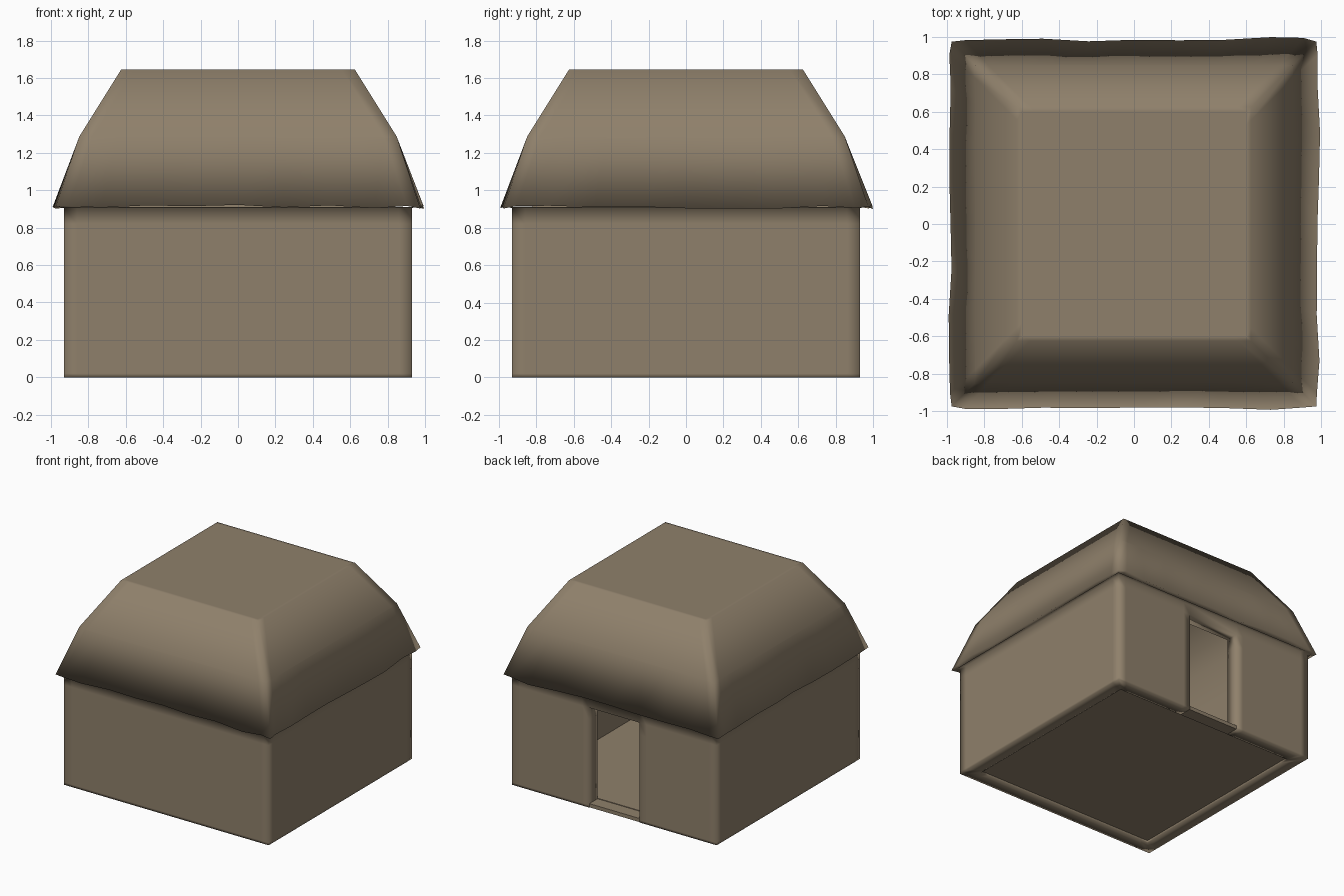
import bpy, bmesh, random

if "Cube" in bpy.data.objects:
    bpy.data.objects.remove(bpy.data.objects["Cube"])
random.seed(4)

mat = bpy.data.materials.new("clay beige")
mat.diffuse_color = (0.275, 0.217, 0.147, 1)
mat.use_nodes = True
mat.node_tree.nodes["Principled BSDF"].inputs["Base Color"].default_value = mat.diffuse_color


def side_coords(h, mids, relative):
    # positions along one side, with support points close to the corners
    m = [c * h for c in mids] if relative else list(mids)
    return [-h, -(h - 0.07)] + m + [h - 0.07]


def square_loop(bm, h, z, mids, relative=False, out=0.0, dz=0.0):
    # square ring of vertices, counter-clockwise from above, optional wobble
    verts = []
    for side in range(4):
        for s in side_coords(h, mids, relative):
            o = h + random.uniform(0, out)
            if abs(s) == h:
                o = h
            x, y = [(s, -o), (o, s), (-s, o), (-o, -s)][side]
            verts.append(bm.verts.new((x, y, z + random.uniform(-dz, dz))))
    return verts


def bands(bm, loops, skip=lambda k, i: False):
    for k in range(len(loops) - 1):
        a, b = loops[k], loops[k + 1]
        n = len(a)
        for i in range(n):
            if not skip(k, i):
                j = (i + 1) % n
                bm.faces.new((a[i], b[i], b[j], a[j]))


def finish(bm, name, smooth=True):
    me = bpy.data.meshes.new(name)
    for f in bm.faces:
        f.smooth = smooth
    bm.to_mesh(me)
    bm.free()
    me.materials.append(mat)
    ob = bpy.data.objects.new(name, me)
    bpy.context.collection.objects.link(ob)
    return ob


def box(name, x0, x1, y0, y1, z0, z1):
    bm = bmesh.new()
    bmesh.ops.create_cube(bm, size=1)
    for v in bm.verts:
        v.co = ((x0 + x1) / 2 + v.co.x * (x1 - x0),
                (y0 + y1) / 2 + v.co.y * (y1 - y0),
                (z0 + z1) / 2 + v.co.z * (z1 - z0))
    return finish(bm, name, False)


# Walls: outer skin, bottom rim and inner lining, with a doorway at the back
door = [-0.29, -0.23, 0.23, 0.29]
profile = [(0.955, 0.91), (0.93, 0.905), (0.93, 0.82), (0.93, 0.72),
           (0.93, 0.02), (0.93, 0), (0.82, 0), (0.82, 0.02),
           (0.82, 0.72), (0.82, 0.82), (0.82, 1.2), (0.60, 1.58)]
bm = bmesh.new()
loops = [square_loop(bm, h, z, door) for h, z in profile]
L, R = 17, 18                                   # door edge columns
bands(bm, loops, lambda k, i: i == L and 2 <= k <= 8)
bm.faces.new(list(reversed(loops[-1])))         # ceiling
outer, inner = [2, 3, 4, 5], [9, 8, 7, 6]
for k in range(3):                              # door jambs
    o0, o1 = loops[outer[k]], loops[outer[k + 1]]
    i0, i1 = loops[inner[k]], loops[inner[k + 1]]
    bm.faces.new((o0[L], o1[L], i1[L], i0[L]))
    bm.faces.new((i0[R], i1[R], o1[R], o0[R]))
o, i = loops[2], loops[9]
bm.faces.new((o[R], o[L], i[L], i[R]))          # lintel
finish(bm, "walls")

# Floor slab and door threshold
box("floor", -0.82, 0.82, -0.82, 0.82, 0.02, 0.035)
box("threshold", -0.23, 0.23, 0.82, 0.925, 0.0, 0.03)

# Roof: flat top, two slopes and a tucked-in lower edge
mids = [-0.75, -0.5, -0.25, 0, 0.25, 0.5, 0.75]
bm = bmesh.new()
loops = [square_loop(bm, h, z, mids, True) for h, z in
         [(0.60, 1.645), (0.625, 1.645), (0.85, 1.285), (0.89, 1.08)]]
loops.append(square_loop(bm, 0.91, 0.928, mids, True, 0.006, 0.004))
loops.append(square_loop(bm, 0.86, 0.922, mids, True))
bands(bm, loops)
bm.faces.new(loops[0])
finish(bm, "roof")

# Flared eave skirt: ragged ledge and the lining seen from its inner side
bm = bmesh.new()
loops = [square_loop(bm, 0.908, 0.93, mids, True),
         square_loop(bm, 0.975, 0.91, mids, True, 0.025, 0.012),
         square_loop(bm, 0.85, 1.283, mids, True)]
bands(bm, loops)
finish(bm, "eave_skirt")
